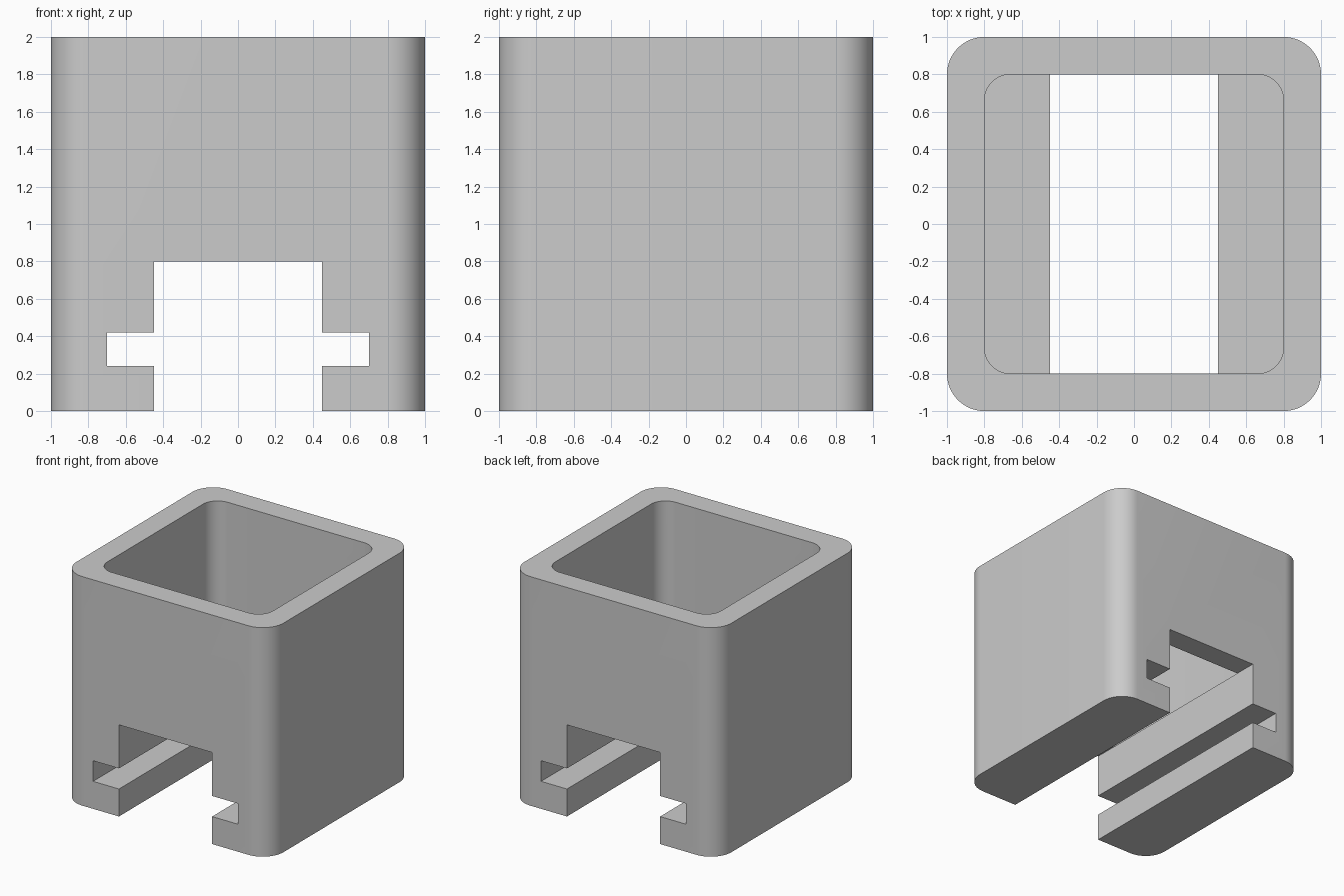
import bpy, bmesh
from math import sin, cos, pi, radians
from mathutils import Vector

cube = bpy.data.objects.get("Cube")
if cube:
    bpy.data.objects.remove(cube, do_unlink=True)

grey = bpy.data.materials.new("plain_grey")
grey.use_nodes = True
colour = (0.6, 0.6, 0.6, 1)
grey.diffuse_color = colour
for node in grey.node_tree.nodes:
    if node.type == 'BSDF_PRINCIPLED':
        node.inputs["Base Color"].default_value = colour


def prism(name, outline, travel):
    """Extrude a closed outline of 3D points along a vector."""
    bm = bmesh.new()
    face = bm.faces.new([bm.verts.new(p) for p in outline])
    new = bmesh.ops.extrude_face_region(bm, geom=[face], use_keep_orig=True)["geom"]
    verts = [v for v in new if isinstance(v, bmesh.types.BMVert)]
    bmesh.ops.translate(bm, verts=verts, vec=Vector(travel))
    bmesh.ops.recalc_face_normals(bm, faces=bm.faces)
    mesh = bpy.data.meshes.new(name)
    bm.to_mesh(mesh)
    bm.free()
    mesh.materials.append(grey)
    obj = bpy.data.objects.new(name, mesh)
    bpy.context.collection.objects.link(obj)
    return obj


def rounded_square(half, radius, z, steps=16):
    """Outline of a square with rounded corners at height z."""
    pts = []
    for corner, (sx, sy) in enumerate([(1, 1), (-1, 1), (-1, -1), (1, -1)]):
        for i in range(steps + 1):
            a = (corner + i / steps) * pi / 2
            pts.append((sx * (half - radius) + radius * cos(a),
                        sy * (half - radius) + radius * sin(a), z))
    return pts


def cut(target, cutter):
    """Subtract the cutter and discard it."""
    mod = target.modifiers.new("cut", 'BOOLEAN')
    mod.operation = 'DIFFERENCE'
    mod.solver = 'EXACT'
    mod.object = cutter
    cutter.hide_render = True
    bpy.context.view_layer.objects.active = target
    bpy.ops.object.modifier_apply(modifier=mod.name)
    bpy.data.objects.remove(cutter, do_unlink=True)


# Outer block with rounded upright edges
body = prism("holder_body", rounded_square(1, 0.2, 0), (0, 0, 2))

# Cross-shaped rail slot running front to back
half = [(0.45, -0.2), (0.45, 0.24), (0.7, 0.24), (0.7, 0.42), (0.45, 0.42), (0.45, 0.8)]
section = half + [(-x, z) for x, z in reversed(half)]
cut(body, prism("rail_slot_cutter", [(x, -1.2, z) for x, z in section], (0, 2.4, 0)))

# Open-topped cavity, its floor level with the slot ceiling
cut(body, prism("cavity_cutter", rounded_square(0.8, 0.14, 0.8), (0, 0, 1.4)))

# Smooth corners, crisp edges
bpy.ops.object.select_all(action='DESELECT')
body.select_set(True)
bpy.context.view_layer.objects.active = body
bpy.ops.object.shade_smooth_by_angle(angle=radians(30))
